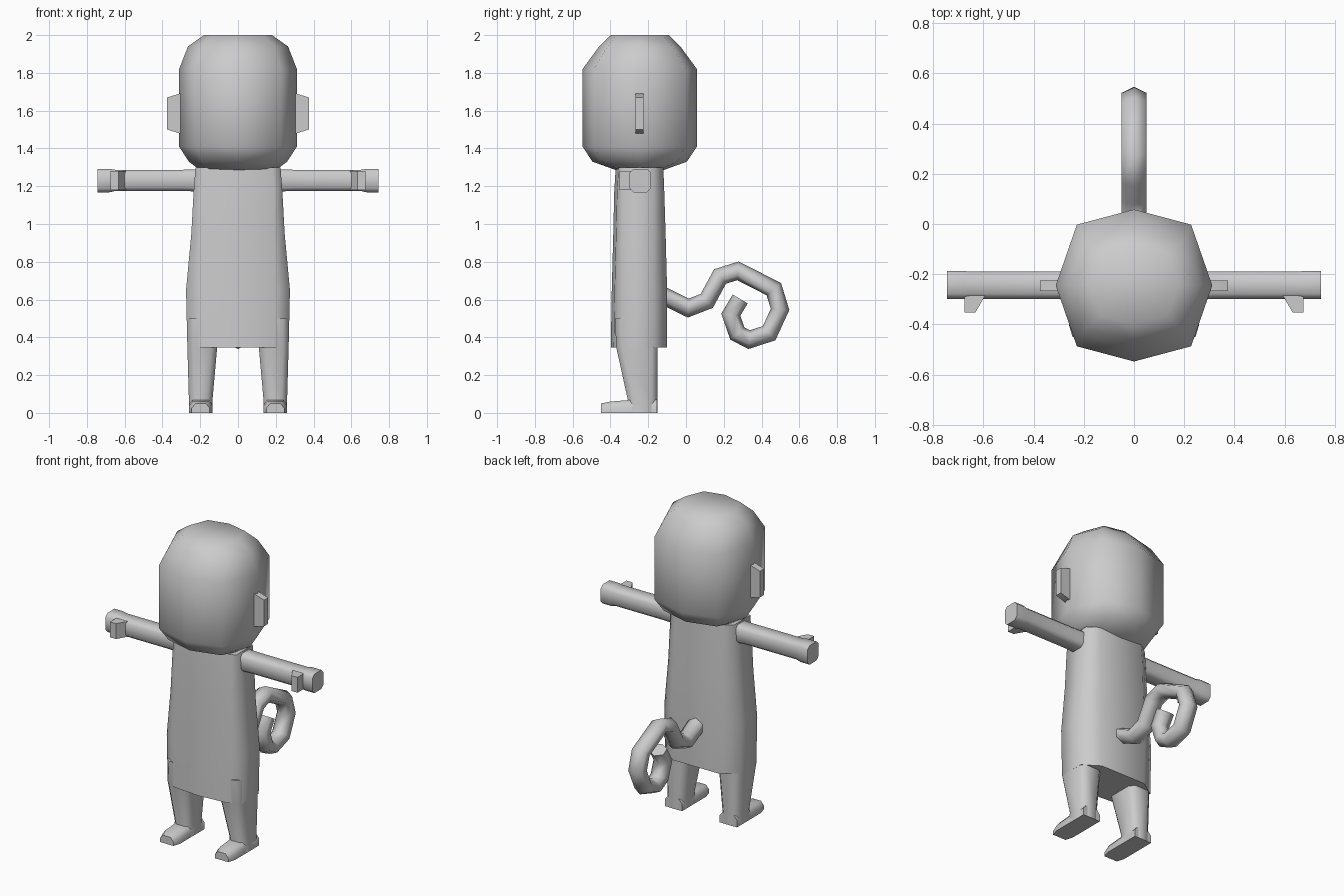
import bpy, bmesh, math
from mathutils import Vector

if "Cube" in bpy.data.objects:
    bpy.data.objects.remove(bpy.data.objects["Cube"])

grey = bpy.data.materials.new("light grey")
grey.diffuse_color = (0.6, 0.6, 0.6, 1)
grey.use_nodes = True
grey.node_tree.nodes["Principled BSDF"].inputs["Base Color"].default_value = grey.diffuse_color


def loft(name, rings, mirror=False, angle=70):
    """Skin a list of equal-length point rings and cap both ends."""
    bm = bmesh.new()
    loops = [[bm.verts.new(p) for p in ring] for ring in rings]
    for a, b in zip(loops, loops[1:]):
        n = len(a)
        for i in range(n):
            j = (i + 1) % n
            bm.faces.new((a[i], a[j], b[j], b[i]))
    bm.faces.new(loops[0])
    bm.faces.new(loops[-1])
    bmesh.ops.recalc_face_normals(bm, faces=bm.faces)
    mesh = bpy.data.meshes.new(name)
    bm.to_mesh(mesh)
    bm.free()
    mesh.materials.append(grey)
    ob = bpy.data.objects.new(name, mesh)
    bpy.context.collection.objects.link(ob)
    bpy.ops.object.select_all(action='DESELECT')
    ob.select_set(True)
    bpy.context.view_layer.objects.active = ob
    bpy.ops.object.shade_smooth_by_angle(angle=math.radians(angle))
    if mirror:
        ob.modifiers.new("Mirror", 'MIRROR')
    return ob


def chamfered(a0, a1, b0, b1, c):
    """Eight-sided box outline with cut corners."""
    return [(a0 + c, b0), (a1 - c, b0), (a1, b0 + c), (a1, b1 - c),
            (a1 - c, b1), (a0 + c, b1), (a0, b1 - c), (a0, b0 + c)]


# Head: stacked octagons
octagon = [(0, 1), (.73, .8), (1, 0), (.73, -.8), (0, -1), (-.73, -.8), (-1, 0), (-.73, .8)]
head = [(1.285, .2, .125), (1.33, .26, .25), (1.41, .312, .303), (1.82, .312, .303),
        (1.94, .265, .215), (2.0, .18, .155)]
loft("head", [[(x * rx, -.245 + y * ry, z) for x, y in octagon] for z, rx, ry in head])

# Ears
loft("ear", [[(x, y, z) for y, z in ((-.268, z0), (-.225, z0), (-.225, z1), (-.268, z1))]
             for x, z0, z1 in ((.27, 1.48, 1.69), (.31, 1.48, 1.69), (.375, 1.5, 1.67))],
     mirror=True, angle=40)

# Body: height, side half-width, front y, back y, panel half-width
body = [(.345, .268, -.398, -.10, .19), (.65, .275, -.393, -.10, .2), (.95, .247, -.385, -.108, .19),
        (1.17, .235, -.38, -.115, .19), (1.30, .225, -.372, -.12, .18)]
rings = []
for z, w, yf, yb, p in body:
    half = [(p, yf + .015), (w, -.34), (w, -.17), (p * .85, yb + .0)]
    ring = [(0, yf)] + half + [(0, yb)] + [(-x, y) for x, y in reversed(half)]
    rings.append([(x, y, z) for x, y in ring])
loft("body", rings)

# Arms with squared hands
arm = [(.15, -.30, -.185, 1.17, 1.29), (.3, -.298, -.19, 1.175, 1.287),
       (.65, -.298, -.19, 1.175, 1.287), (.68, -.298, -.187, 1.168, 1.292),
       (.745, -.298, -.187, 1.168, 1.292)]
loft("arm", [[(x, y, z) for y, z in chamfered(y0, y1, z0, z1, .02)]
             for x, y0, y1, z0, z1 in arm], mirror=True)

# Thumbs
thumb = [(.59, -.28), (.632, -.352), (.675, -.352), (.675, -.28)]
loft("thumb", [[(x, y, z) for x, y in thumb] for z in (1.18, 1.28)], mirror=True, angle=40)

# Legs
leg = [(.5, .11, .268, -.375, -.15), (.35, .11, .268, -.37, -.15),
       (.07, .135, .26, -.308, -.152), (0, .135, .26, -.32, -.152)]
loft("leg", [[(x, y, z) for x, y in chamfered(x0, x1, y0, y1, .03)]
             for z, x0, x1, y0, y1 in leg], mirror=True)

# Feet: wedge running forward from the heel
foot = [(-.153, .07), (-.30, .068), (-.40, .06), (-.45, .05)]
loft("foot", [[(.135 + c, y, 0), (.26 - c, y, 0), (.26 - c, y, h - .025), (.24 - c, y, h),
               (.155 + c, y, h), (.135 + c, y, h - .025)]
              for (y, h), c in zip(foot, (0, 0, 0, .015))], mirror=True)

# Tail: hexagonal tube along a curled path with mitred joints
path = [Vector(p) for p in [(-.14, .63), (.012, .555), (.11, .593), (.18, .722), (.275, .752),
                            (.465, .655), (.498, .548), (.44, .422), (.335, .388),
                            (.272, .42), (.237, .52), (.287, .603)]]
hexagon = [(0, 1), (1, .5), (1, -.5), (0, -1), (-1, -.5), (-1, .5)]
rings = []
for i, p in enumerate(path):
    before = (p - path[i - 1]).normalized() if i else (path[1] - p).normalized()
    after = (path[i + 1] - p).normalized() if i < len(path) - 1 else before
    t = (before + after).normalized()
    n = Vector((-t.y, t.x)) * (.046 / max(t.dot(before), .6))
    rings.append([(u * .05, p.x + n.x * v, p.y + n.y * v) for u, v in hexagon])
loft("tail", rings)
